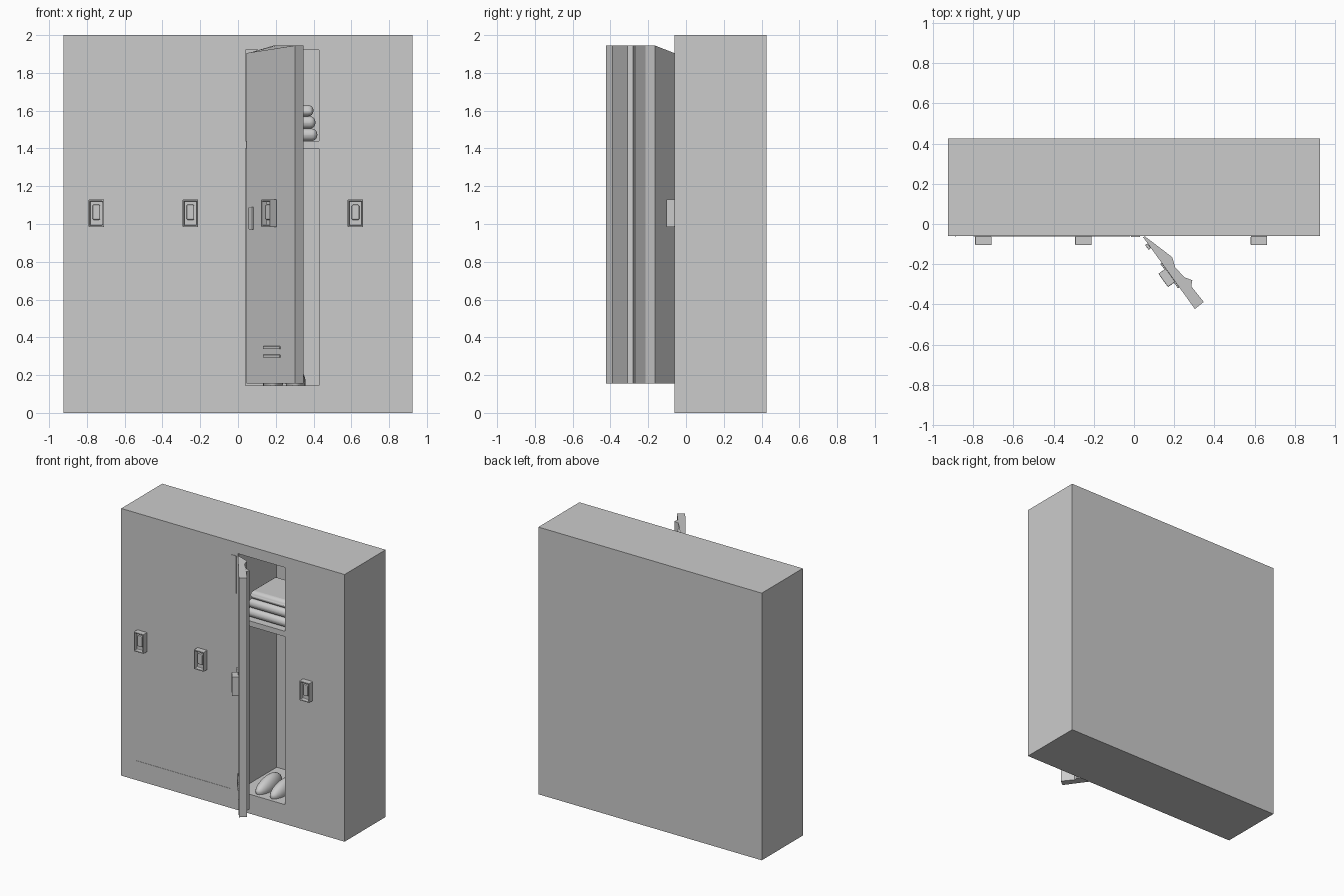
import bpy, bmesh, math
from mathutils import Matrix, Vector

cube = bpy.data.objects.get("Cube")
if cube:
    bpy.data.objects.remove(cube, do_unlink=True)

grey = bpy.data.materials.new("plain_grey")
grey.use_nodes = True
COLOUR = (0.6, 0.6, 0.6, 1)
grey.diffuse_color = COLOUR
grey.node_tree.nodes["Principled BSDF"].inputs["Base Color"].default_value = COLOUR

FRONT, BACK, HALF = -0.06, 0.425, 0.925
LEFT, RIGHT, FLOOR, CEILING = 0.04, 0.43, 0.145, 1.92


def finish(name, bm, bevel=0, segments=2, smooth=False):
    bmesh.ops.recalc_face_normals(bm, faces=bm.faces)
    mesh = bpy.data.meshes.new(name)
    bm.to_mesh(mesh)
    bm.free()
    mesh.materials.append(grey)
    ob = bpy.data.objects.new(name, mesh)
    bpy.context.collection.objects.link(ob)
    if bevel:
        mod = ob.modifiers.new("rounded_edges", 'BEVEL')
        mod.width, mod.segments = bevel, segments
    if smooth:
        bpy.ops.object.select_all(action='DESELECT')
        ob.select_set(True)
        bpy.context.view_layer.objects.active = ob
        bpy.ops.object.shade_smooth_by_angle(angle=math.radians(50))
    return ob


def box_mesh(lo, hi):
    lo, hi = Vector(lo), Vector(hi)
    bm = bmesh.new()
    size = Matrix.Diagonal((hi - lo).to_4d())
    bmesh.ops.create_cube(bm, size=1, matrix=Matrix.Translation((lo + hi) / 2) @ size)
    return bm


def box(name, lo, hi, **kw):
    return finish(name, box_mesh(lo, hi), **kw)


def front_face(bm):
    bm.normal_update()
    return min(bm.faces, key=lambda f: f.calc_center_median().y)


# Cabinet shell with one compartment pushed in from the front
bm = box_mesh((-HALF, FRONT, 0), (HALF, BACK, 2))
for co, no in (((LEFT, 0, 0), (1, 0, 0)), ((RIGHT, 0, 0), (1, 0, 0)),
               ((0, 0, FLOOR), (0, 0, 1)), ((0, 0, CEILING), (0, 0, 1))):
    bmesh.ops.bisect_plane(bm, geom=bm.verts[:] + bm.edges[:] + bm.faces[:],
                           plane_co=co, plane_no=no)
middle = Vector(((LEFT + RIGHT) / 2, FRONT, (FLOOR + CEILING) / 2))
opening = min(bm.faces, key=lambda f: (f.calc_center_median() - middle).length)
pushed = bmesh.ops.extrude_discrete_faces(bm, faces=[opening])["faces"][0]
bmesh.ops.translate(bm, verts=pushed.verts, vec=(0, 0.46, 0))
finish("cabinet", bm)

# Shelf and faint panel seams
box("shelf", (LEFT, FRONT + 0.005, 1.40), (RIGHT, 0.40, 1.44))
box("plinth_seam", (-0.8, FRONT - 0.002, 0.14), (-0.02, FRONT, 0.146))
box("side_seam", (-0.89, FRONT - 0.002, 0.2), (-0.885, FRONT, 1.95))
box("hinge_strip", (-0.015, FRONT - 0.004, 1.62), (0.03, FRONT, 1.9))


# Pull handles: a rim around a recess with a small grip inside
def handle(name, matrix):
    bm = box_mesh((-0.041, -0.045, -0.073), (0.041, 0, 0.073))
    face = front_face(bm)
    bmesh.ops.inset_region(bm, faces=[face], thickness=0.012)
    recess = bmesh.ops.extrude_discrete_faces(bm, faces=[face])["faces"][0]
    bmesh.ops.translate(bm, verts=recess.verts, vec=(0, 0.03, 0))
    finish(name, bm, bevel=0.004).matrix_world = matrix
    grip = box(name + "_grip", (-0.02, -0.032, -0.035), (0.02, -0.01, 0.045), bevel=0.006)
    grip.matrix_world = matrix


for label, x in (("right", -0.75), ("centre", -0.252), ("left", 0.622)):
    handle(label + "_handle", Matrix.Translation((x, FRONT, 1.057)))

# Open door: a plan profile raised to height, lowered at the hinge
hinge, tip = Vector((0.045, -0.065)), Vector((0.303, -0.423))
plan = [hinge, tip, (0.347, -0.388), (0.285, -0.31), (0.29, -0.28),
        (0.25, -0.265), (0.205, -0.215), (0.19, -0.165), (0.055, -0.062)]
bm = bmesh.new()
base = bm.faces.new([bm.verts.new((p[0], p[1], 0.155)) for p in plan])
raised = bmesh.ops.extrude_face_region(bm, geom=[base])["geom"]
for v in raised:
    if isinstance(v, bmesh.types.BMVert):
        v.co.z = 1.945 if v.co.y < -0.1 else 1.905
finish("open_door", bm)

# Fittings on the outer face of the door
along = tip - hinge
door_angle = math.atan2(along.y, along.x)


def on_door(t, z):
    p = hinge.lerp(tip, t)
    return Matrix.Translation((p.x, p.y, z)) @ Matrix.Rotation(door_angle, 4, 'Z')


handle("door_handle", on_door(0.53, 1.057))
box("door_lock", (-0.015, -0.015, -0.06), (0.015, 0, 0.06),
    bevel=0.004).matrix_world = on_door(0.12, 1.03)
for i in range(2):
    box(f"vent_{i + 1}", (-0.075, -0.008, -0.008), (0.075, 0, 0.008),
        bevel=0.002).matrix_world = on_door(0.53, 0.30 + 0.045 * i)

# Folded clothes on the shelf
for i, (inset, low, high) in enumerate(((0, 1.44, 1.505), (0.01, 1.505, 1.57),
                                        (0.02, 1.57, 1.63))):
    box(f"folded_cloth_{i + 1}", (0.07 + inset, -0.02 + inset, low),
        (0.42 - inset, 0.33 - inset, high), bevel=0.03, segments=4, smooth=True)

# Pair of shoes on the floor: rounded body flattened on the ground
for label, x in (("right", 0.185), ("left", 0.305)):
    bm = bmesh.new()
    bmesh.ops.create_uvsphere(bm, u_segments=20, v_segments=12, radius=1)
    for v in bm.verts:
        rise = 0.075 + 0.02 * v.co.y
        v.co = (x + v.co.x * 0.053, 0.1 + v.co.y * 0.14,
                FLOOR + 0.015 + max(v.co.z * rise, -0.015))
    finish(label + "_shoe", bm, smooth=True)
